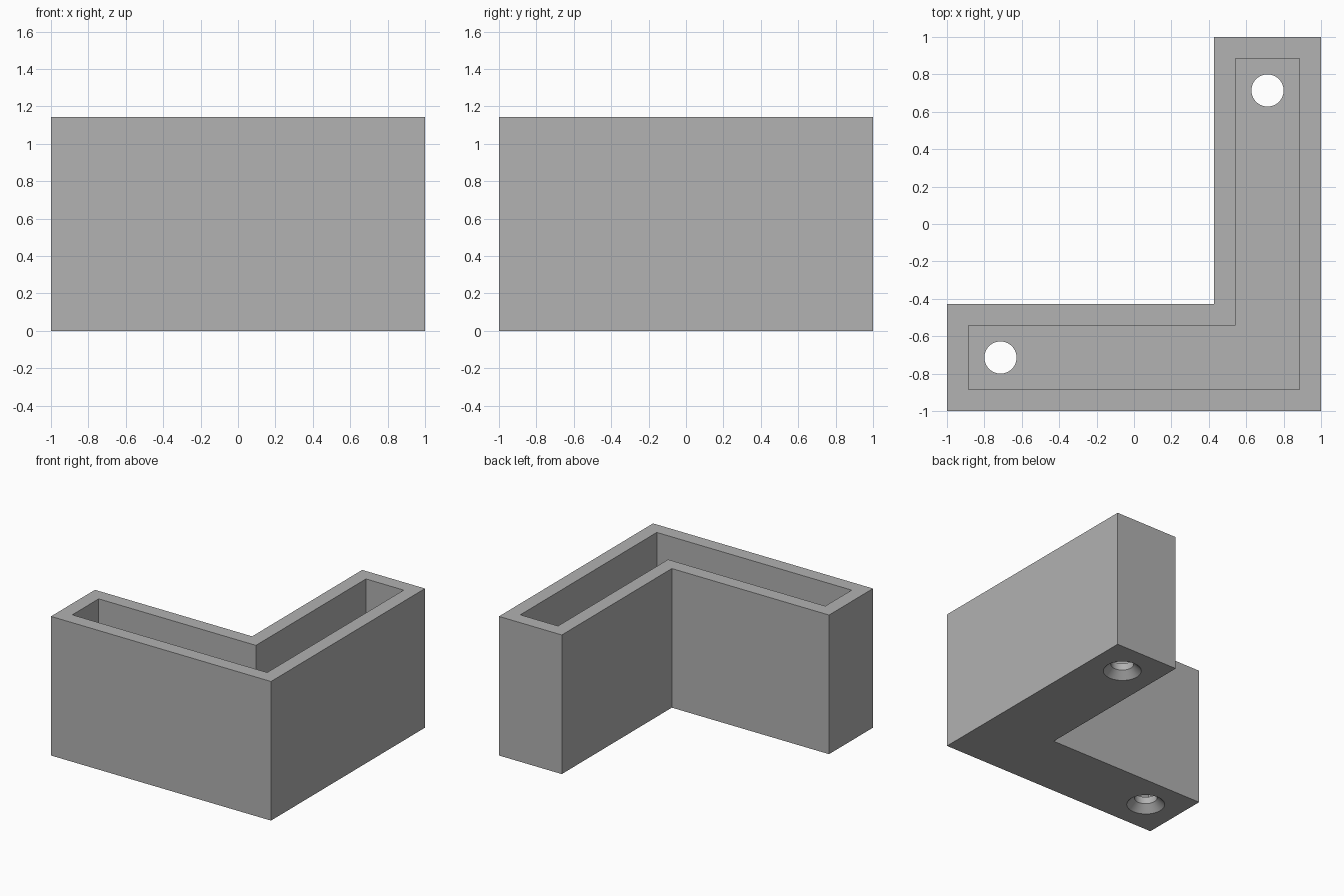
import bpy, bmesh, math

if "Cube" in bpy.data.objects:
    bpy.data.objects.remove(bpy.data.objects["Cube"])

HEIGHT, ARM, WALL, FLOOR = 1.143, 0.571, 0.114, 0.114
HOLE_R, SINK_R, SINK_DEPTH = 0.086, 0.143, 0.057
HOLES = [(0.714, 0.714), (-0.714, -0.714)]

grey = bpy.data.materials.new("grey")
grey.diffuse_color = (0.445, 0.445, 0.445, 1)
grey.use_nodes = True
grey.node_tree.nodes["Principled BSDF"].inputs["Base Color"].default_value = grey.diffuse_color


def to_object(name, bm):
    bmesh.ops.recalc_face_normals(bm, faces=bm.faces)
    mesh = bpy.data.meshes.new(name)
    bm.to_mesh(mesh)
    bm.free()
    mesh.materials.append(grey)
    obj = bpy.data.objects.new(name, mesh)
    bpy.context.collection.objects.link(obj)
    return obj


def corner_prism(name, inset, z0, z1):
    """L-shaped prism, its outline moved inwards by inset."""
    o, i = 1 - inset, 1 - ARM + inset
    outline = [(-o, -o), (o, -o), (o, o), (i, o), (i, -i), (-o, -i)]
    bm = bmesh.new()
    face = bm.faces.new([bm.verts.new((x, y, z0)) for x, y in outline])
    top = bmesh.ops.extrude_face_region(bm, geom=[face])["geom"]
    bmesh.ops.translate(bm, vec=(0, 0, z1 - z0),
                        verts=[v for v in top if isinstance(v, bmesh.types.BMVert)])
    return to_object(name, bm)


def screw_hole(name, x, y, sides=48):
    """Countersunk hole cutter, wide end below."""
    e = 0.02
    profile = [(SINK_R + e * (SINK_R - HOLE_R) / SINK_DEPTH, -e),
               (HOLE_R, SINK_DEPTH), (HOLE_R, FLOOR + 0.1)]
    bm = bmesh.new()
    rings = [[bm.verts.new((x + r * math.cos(2 * math.pi * k / sides),
                            y + r * math.sin(2 * math.pi * k / sides), z))
              for k in range(sides)] for r, z in profile]
    for a, b in zip(rings, rings[1:]):
        for k in range(sides):
            n = (k + 1) % sides
            bm.faces.new((a[k], a[n], b[n], b[k]))
    bm.faces.new(rings[0])
    bm.faces.new(rings[-1])
    return to_object(name, bm)


# L-shaped box, hollowed from above, with two countersunk screw holes
box = corner_prism("corner_box", 0, 0, HEIGHT)
cutters = [corner_prism("cavity_cutter", WALL, FLOOR, HEIGHT + 0.1)]
cutters += [screw_hole("screw_hole_cutter", x, y) for x, y in HOLES]

bpy.context.view_layer.objects.active = box
box.select_set(True)
for cutter in cutters:
    cutter.hide_render = True
    mod = box.modifiers.new("cut", 'BOOLEAN')
    mod.operation, mod.solver, mod.object = 'DIFFERENCE', 'EXACT', cutter
    bpy.ops.object.modifier_apply(modifier=mod.name)
for cutter in cutters:
    bpy.data.objects.remove(cutter)

bpy.ops.object.shade_smooth_by_angle(angle=math.radians(30))
